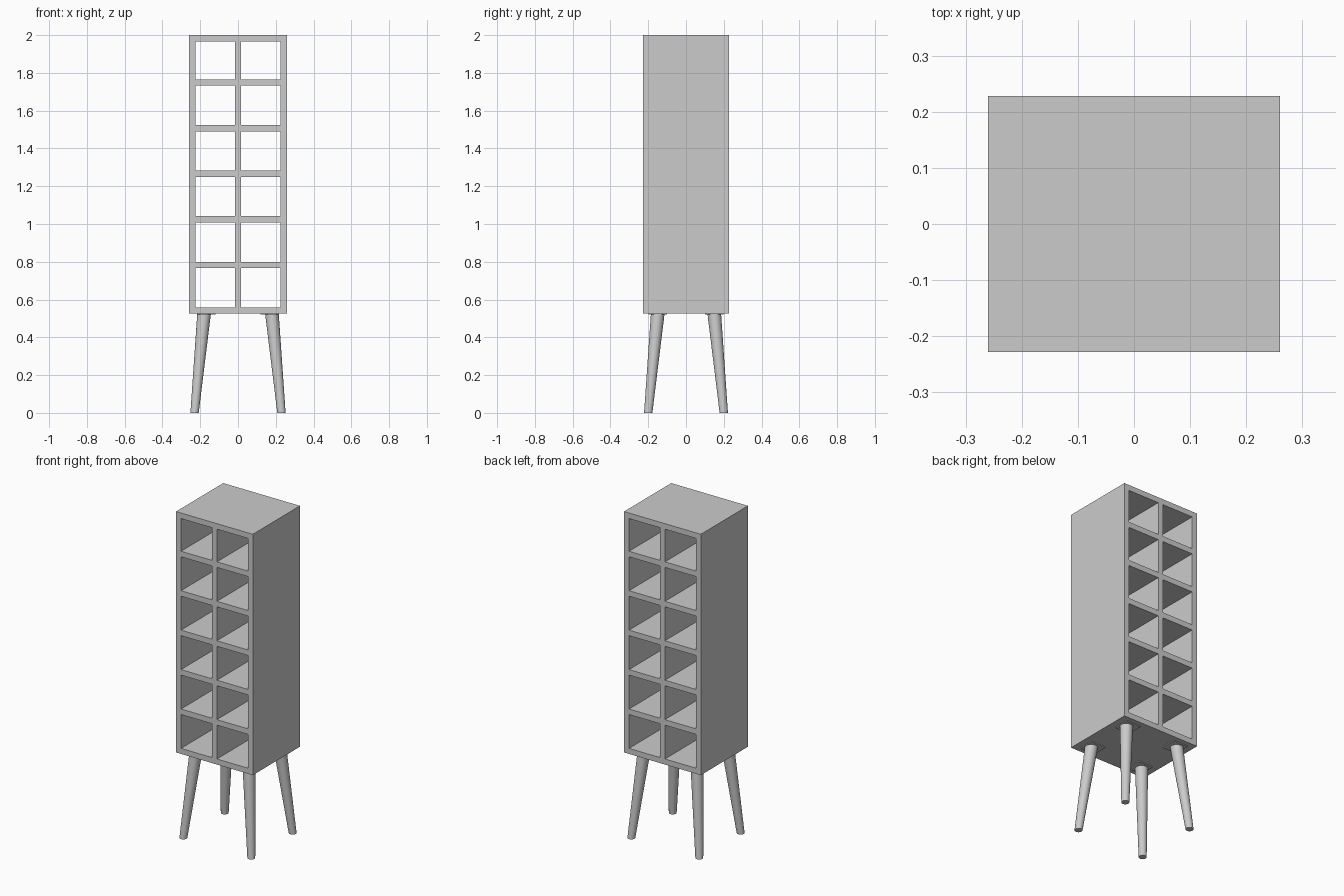
import bpy, bmesh, math
from mathutils import Vector

if "Cube" in bpy.data.objects:
    bpy.data.objects.remove(bpy.data.objects["Cube"])

grey = bpy.data.materials.new("plain grey")
grey.diffuse_color = (0.6, 0.6, 0.6, 1)
grey.use_nodes = True
grey.node_tree.nodes["Principled BSDF"].inputs["Base Color"].default_value = grey.diffuse_color

W, D = 0.26, 0.228          # cabinet half width and half depth
Z0, Z1 = 0.525, 2.0         # cabinet bottom and top
T = 0.034                   # board thickness


def finish(name, bm):
    bmesh.ops.recalc_face_normals(bm, faces=bm.faces)
    mesh = bpy.data.meshes.new(name)
    bm.to_mesh(mesh)
    bm.free()
    mesh.materials.append(grey)
    obj = bpy.data.objects.new(name, mesh)
    bpy.context.collection.objects.link(obj)
    return obj


def box(name, x0, x1, y0, y1, z0, z1):
    bm = bmesh.new()
    bmesh.ops.create_cube(bm, size=1)
    for v in bm.verts:
        v.co = Vector((x1 if v.co.x > 0 else x0,
                       y1 if v.co.y > 0 else y0,
                       z1 if v.co.z > 0 else z0))
    return finish(name, bm)


def leg(name, sx, sy, sides=32):
    # tapered leg splayed outwards, with level ends
    bm = bmesh.new()
    bmesh.ops.create_cone(bm, cap_ends=True, segments=sides,
                          radius1=0.022, radius2=0.036, depth=1)
    for v in bm.verts:
        top = v.co.z > 0
        v.co.x += sx * (0.18 if top else 0.23)
        v.co.y += sy * (0.15 if top else 0.20)
        v.co.z = 0.521 if top else 0.0
    for f in bm.faces:
        f.smooth = len(f.verts) == 4
    for e in bm.edges:
        if any(len(f.verts) > 4 for f in e.link_faces):
            e.smooth = False
    return finish(name, bm)


# outer case
box("top_board", -W, W, -D, D, Z1 - T, Z1)
box("bottom_board", -W, W, -D, D, Z0, Z0 + T)
for side, s in (("left", -1), ("right", 1)):
    x0, x1 = sorted((s * W, s * (W - T)))
    box(side + "_side", x0, x1, -D, D, Z0 + T, Z1 - T)

# shelves with the upright divider pieces between them
shelf_z = [0.783 + 0.2415 * i for i in range(5)]
levels = [Z0 + T / 2] + shelf_z + [Z1 - T / 2]
for i, z in enumerate(shelf_z):
    box(f"shelf_{i + 1}", -W + T, W - T, -D, D, z - T / 2, z + T / 2)
for i, (a, b) in enumerate(zip(levels, levels[1:])):
    box(f"divider_{i + 1}", -T / 2, T / 2, -D, D, a + T / 2, b - T / 2)

# legs and their thin mounting plates
for fb, sy in (("front", -1), ("back", 1)):
    for lr, sx in (("left", -1), ("right", 1)):
        leg(f"{fb}_{lr}_leg", sx, sy)
        x0, x1 = sorted((sx * 0.12, sx * 0.218))
        y0, y1 = sorted((sy * 0.10, sy * 0.198))
        box(f"{fb}_{lr}_plate", x0, x1, y0, y1, 0.52, Z0)
